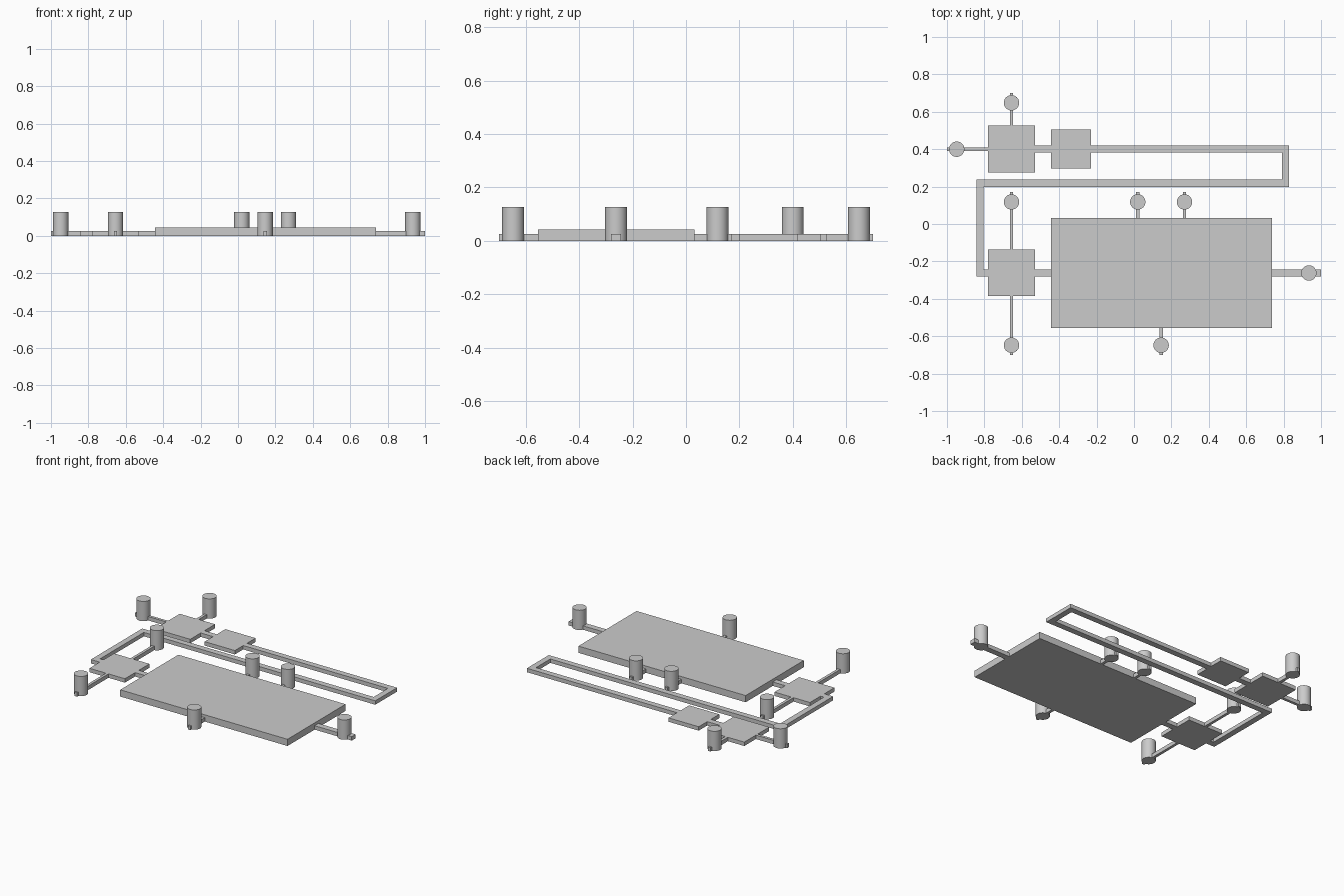
import bpy, bmesh
from mathutils import Vector

cube = bpy.data.objects.get("Cube")
if cube:
    bpy.data.objects.remove(cube, do_unlink=True)

grey = bpy.data.materials.new("plain_grey")
grey.use_nodes = True
colour = (0.6, 0.6, 0.6, 1)
grey.diffuse_color = colour
grey.node_tree.nodes["Principled BSDF"].inputs["Base Color"].default_value = colour

LOW, HIGH, PORT_TOP = 0.025, 0.043, 0.126
WIDE, THIN = 0.038, 0.018


def prism(name, outline, height):
    """Extrude a flat outline up from the ground."""
    bm = bmesh.new()
    base = bm.faces.new([bm.verts.new((p[0], p[1], 0)) for p in outline])
    top = bmesh.ops.extrude_face_region(bm, geom=[base], use_keep_orig=True)["geom"]
    bmesh.ops.translate(bm, vec=(0, 0, height),
                        verts=[g for g in top if isinstance(g, bmesh.types.BMVert)])
    bmesh.ops.recalc_face_normals(bm, faces=bm.faces)
    mesh = bpy.data.meshes.new(name)
    bm.to_mesh(mesh)
    bm.free()
    mesh.materials.append(grey)
    obj = bpy.data.objects.new(name, mesh)
    bpy.context.collection.objects.link(obj)
    return obj


def plate(name, x0, x1, y0, y1, height=LOW):
    return prism(name, [(x0, y0), (x1, y0), (x1, y1), (x0, y1)], height)


def channel(name, points, width):
    """Ribbon with square mitred corners along a right-angled centre line."""
    pts = [Vector(p) for p in points]
    dirs = [(b - a).normalized() for a, b in zip(pts, pts[1:])]
    normals = [Vector((-d.y, d.x)) for d in dirs]
    left, right = [], []
    for i, p in enumerate(pts):
        if 0 < i < len(pts) - 1:
            offset = normals[i - 1] + normals[i]
        else:
            offset = normals[0 if i == 0 else -1]
        left.append(p + offset * width / 2)
        right.append(p - offset * width / 2)
    return prism(name, left + right[::-1], LOW)


def port(name, x, y):
    bpy.ops.mesh.primitive_cylinder_add(vertices=48, radius=0.041, depth=PORT_TOP,
                                        location=(x, y, PORT_TOP / 2))
    obj = bpy.context.object
    obj.name = name
    obj.data.materials.append(grey)
    bpy.ops.object.shade_smooth_by_angle()


# Chambers
plate("back_left_chamber", -0.78, -0.53, 0.275, 0.526)
plate("back_filter_chamber", -0.443, -0.23, 0.297, 0.505)
plate("front_left_chamber", -0.78, -0.53, -0.384, -0.136)
plate("main_chamber", -0.443, 0.738, -0.555, 0.031, HIGH)

# Wide channels
channel("chamber_link_back", [(-0.53, 0.4), (-0.443, 0.4)], WIDE)
channel("serpentine_channel", [(-0.23, 0.4), (0.811, 0.4), (0.811, 0.218),
                               (-0.823, 0.218), (-0.823, -0.262), (-0.78, -0.262)], WIDE)
channel("chamber_link_front", [(-0.53, -0.262), (-0.443, -0.262)], WIDE)
channel("outlet_channel", [(0.738, -0.262), (1, -0.262)], WIDE)

# Thin feed channels
feeds = {
    "side_inlet": [(-1, 0.4), (-0.78, 0.4)],
    "back_inlet": [(-0.655, 0.526), (-0.655, 0.7)],
    "middle_inlet": [(-0.655, -0.136), (-0.655, 0.17)],
    "front_inlet": [(-0.655, -0.384), (-0.655, -0.7)],
    "main_inlet_a": [(0.02, 0.031), (0.02, 0.17)],
    "main_inlet_b": [(0.27, 0.031), (0.27, 0.17)],
    "main_front_inlet": [(0.145, -0.555), (0.145, -0.7)],
}
for name, path in feeds.items():
    channel(name + "_channel", path, THIN)
    # Upright port set just inside the outer end of each feed
    a, b = Vector(path[0]), Vector(path[1])
    if name == "side_inlet":
        a, b = b, a
    spot = b - (b - a).normalized() * 0.052
    port(name + "_port", spot.x, spot.y)
port("outlet_port", 0.935, -0.262)
